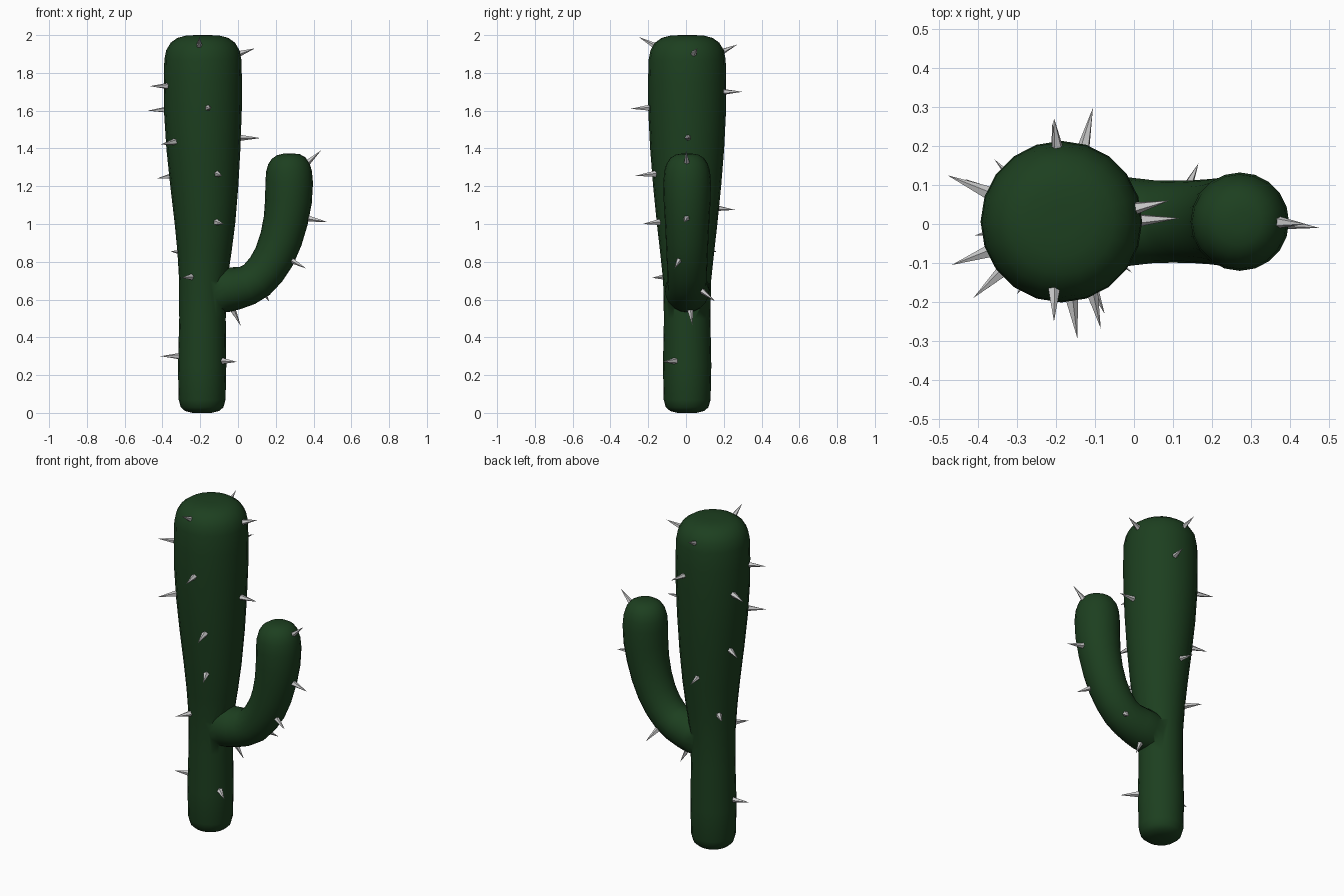
import bpy, math
from mathutils import Vector

green = bpy.data.materials.new("cactus_green")
green.diffuse_color = (0.012, 0.05, 0.014, 1)


def add_mesh(name, verts, faces):
    mesh = bpy.data.meshes.new(name)
    mesh.from_pydata(verts, [], faces)
    obj = bpy.data.objects.new(name, mesh)
    bpy.context.collection.objects.link(obj)
    return obj


def tube(name, rings, sides=20):
    """Closed tube through (x, z, radius) rings, lying in a plane just behind y = 0."""
    verts, faces = [], []
    for i, (x, z, r) in enumerate(rings):
        a, b = rings[max(i - 1, 0)], rings[min(i + 1, len(rings) - 1)]
        t = Vector((b[0] - a[0], 0, b[1] - a[1])).normalized()
        u, v = Vector((t.z, 0, -t.x)), Vector((0, 1, 0))
        for k in range(sides):
            ang = 2 * math.pi * k / sides
            verts.append(Vector((x, 0.006, z)) + r * (math.cos(ang) * u + math.sin(ang) * v))
    for i in range(len(rings) - 1):
        for k in range(sides):
            n = (k + 1) % sides
            faces.append((i * sides + k, i * sides + n, (i + 1) * sides + n, (i + 1) * sides + k))
    faces.append(tuple(reversed(range(sides))))
    faces.append(tuple(range((len(rings) - 1) * sides, len(rings) * sides)))
    return add_mesh(name, verts, faces)


# Trunk, widening towards a rounded top
trunk = tube("cactus_body", [
    (-0.19, 0, 0.05), (-0.19, 0.01, 0.09), (-0.19, 0.03, 0.113), (-0.19, 0.07, 0.124),
    (-0.19, 0.25, 0.128), (-0.188, 0.5, 0.123), (-0.185, 0.7, 0.127), (-0.178, 0.85, 0.143),
    (-0.175, 1.0, 0.16), (-0.178, 1.2, 0.18), (-0.183, 1.4, 0.196), (-0.186, 1.6, 0.206),
    (-0.186, 1.75, 0.207), (-0.186, 1.87, 0.204), (-0.186, 1.92, 0.194), (-0.186, 1.96, 0.17),
    (-0.186, 1.985, 0.135), (-0.186, 1.997, 0.09), (-0.186, 2.0, 0.04)])
trunk.data.materials.append(green)

# Bent side arm, flared where it grows out of the trunk
arm = tube("arm", [
    (-0.2, 0.62, 0.09), (-0.13, 0.635, 0.108), (-0.07, 0.65, 0.118), (-0.01, 0.66, 0.113),
    (0.05, 0.675, 0.106), (0.1, 0.705, 0.105), (0.15, 0.76, 0.106), (0.193, 0.83, 0.109),
    (0.228, 0.92, 0.113), (0.253, 1.02, 0.118), (0.267, 1.12, 0.124), (0.271, 1.22, 0.126),
    (0.27, 1.28, 0.121), (0.269, 1.32, 0.109), (0.268, 1.35, 0.088), (0.267, 1.367, 0.06),
    (0.267, 1.373, 0.025)])
arm.data.materials.append(green)

# Fuse the arm into the trunk
fuse = trunk.modifiers.new("fuse", 'BOOLEAN')
fuse.operation, fuse.solver, fuse.object = 'UNION', 'EXACT', arm
bpy.context.view_layer.objects.active = trunk
trunk.select_set(True)
bpy.ops.object.modifier_apply(modifier="fuse")
bpy.data.objects.remove(arm)
bpy.ops.object.shade_smooth_by_angle(angle=math.radians(60))

# Spines: base point, tip point
spines = [
    # front of trunk
    ((-.205, -.16, 1.94), (-.205, -.25, 1.99)), ((-.16, -.19, 1.615), (-.145, -.293, 1.61)),
    ((-.11, -.165, 1.265), (-.085, -.268, 1.255)), ((-.115, -.14, 1.01), (-.075, -.23, 1.0)),
    ((-.25, -.105, .72), (-.3, -.18, .715)), ((-.08, -.06, .275), (-.005, -.125, .27)),
    # left of trunk
    ((-.37, -.07, 1.73), (-.467, -.105, 1.73)), ((-.375, .08, 1.605), (-.478, .125, 1.6)),
    ((-.335, -.12, 1.435), (-.412, -.19, 1.42)), ((-.345, .07, 1.255), (-.432, .115, 1.24)),
    ((-.29, .095, .85), (-.357, .165, .855)), ((-.31, -.01, .3), (-.41, -.03, .3)),
    # back and right of trunk
    ((-.195, .185, 1.91), (-.205, .272, 1.95)), ((-.13, .19, 1.7), (-.105, .298, 1.7)),
    ((-.195, .155, 1.085), (-.21, .26, 1.075)), ((0, .04, 1.9), (.09, .06, 1.93)),
    ((.01, .01, 1.457), (.118, .015, 1.455)),
    # arm
    ((.362, .005, 1.32), (.44, 0, 1.39)), ((.37, .003, 1.03), (.475, -.01, 1.01)),
    ((.28, -.035, .81), (.36, -.06, .765)), ((.13, .08, .65), (.165, .155, .59)),
    ((-.03, .02, .55), (.015, .035, .46))]
verts, faces = [], []
for base, tip in spines:
    base, tip = Vector(base), Vector(tip)
    d = (tip - base).normalized()
    u = d.orthogonal().normalized()
    v = d.cross(u)
    n = len(verts)
    for k in range(5):
        ang = 2 * math.pi * k / 5
        verts.append(base - 0.01 * d + 0.019 * (math.cos(ang) * u + math.sin(ang) * v))
    verts.append(tip)
    faces += [(n + k, n + (k + 1) % 5, n + 5) for k in range(5)]
    faces.append(tuple(n + k for k in reversed(range(5))))
add_mesh("spines", verts, faces)
